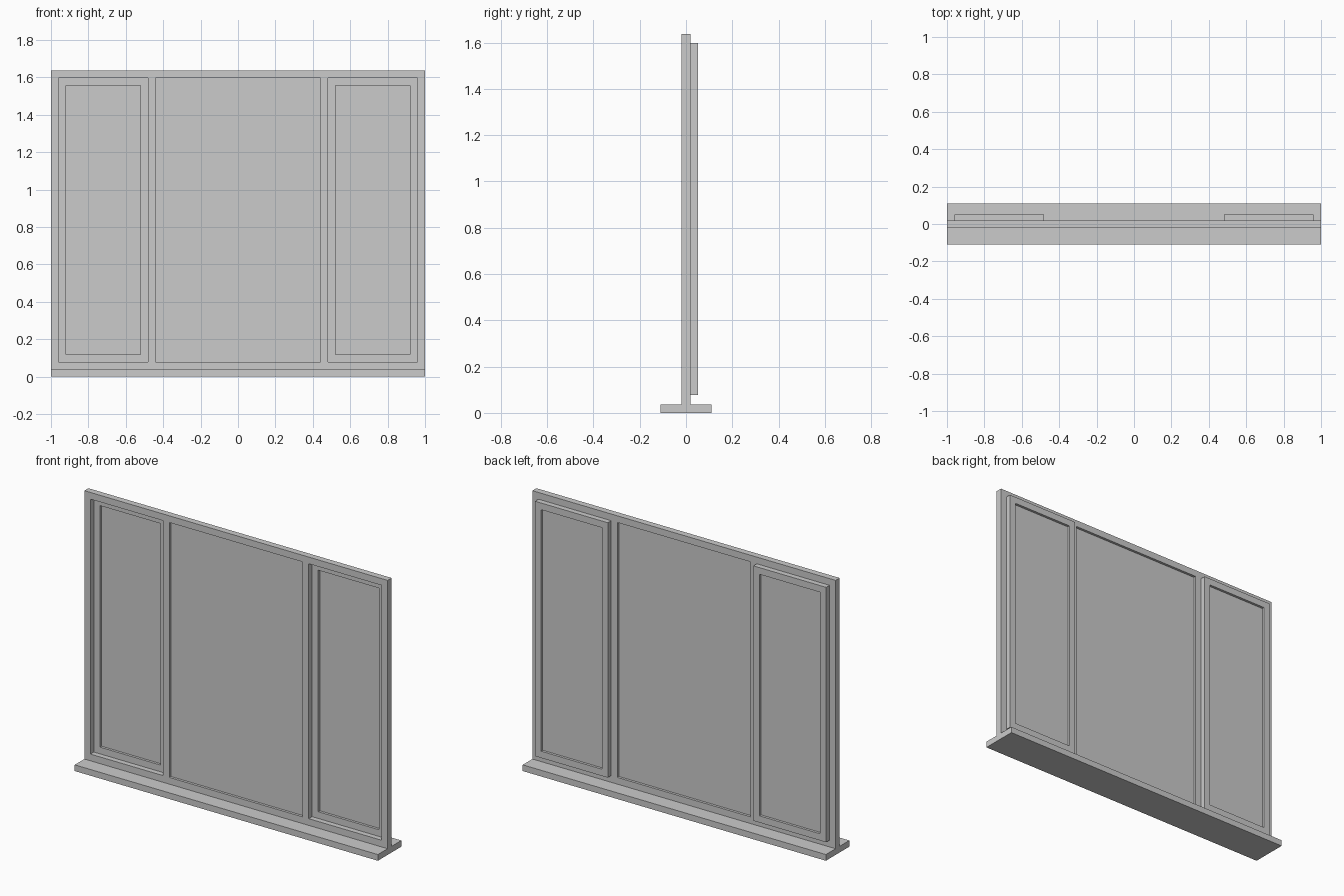
import bpy, bmesh

if "Cube" in bpy.data.objects:
    bpy.data.objects.remove(bpy.data.objects["Cube"])

SILL_TOP, TOP, BAR = 0.037, 1.637, 0.04   # heights and bar width
Z0, Z1 = SILL_TOP + BAR, TOP - BAR        # opening limits


def finish(name, bm):
    bmesh.ops.recalc_face_normals(bm, faces=bm.faces)
    mesh = bpy.data.meshes.new(name)
    bm.to_mesh(mesh)
    bm.free()
    obj = bpy.data.objects.new(name, mesh)
    bpy.context.collection.objects.link(obj)
    return obj


def frame(name, xs, zs, y0, y1):
    """Flat lattice with an opening in every odd cell, extruded in y."""
    bm = bmesh.new()
    grid = [[bm.verts.new((x, y0, z)) for z in zs] for x in xs]
    for i in range(len(xs) - 1):
        for j in range(len(zs) - 1):
            if i % 2 and j % 2:
                continue
            bm.faces.new((grid[i][j], grid[i + 1][j],
                          grid[i + 1][j + 1], grid[i][j + 1]))
    ext = bmesh.ops.extrude_face_region(bm, geom=bm.faces[:], use_keep_orig=True)
    verts = [v for v in ext["geom"] if isinstance(v, bmesh.types.BMVert)]
    bmesh.ops.translate(bm, verts=verts, vec=(0, y1 - y0, 0))
    return finish(name, bm)


def box(name, x0, x1, y0, y1, z0, z1):
    bm = bmesh.new()
    bmesh.ops.create_cube(bm, size=1)
    for v in bm.verts:
        v.co = (x1 if v.co.x > 0 else x0,
                y1 if v.co.y > 0 else y0,
                z1 if v.co.z > 0 else z0)
    return finish(name, bm)


# Sill board
box("sill", -1, 1, -0.11, 0.11, 0, SILL_TOP)

# Outer frame with two mullions
frame("window_frame", [-1, -0.96, -0.48, -0.44, 0.44, 0.48, 0.96, 1],
      [SILL_TOP, Z0, Z1, TOP], -0.019, 0.019)

# Fixed middle pane
box("middle_glass", -0.44, 0.44, -0.004, 0.004, Z0, Z1)

# Opening side sashes, set back behind the frame, each with a pane
for side, a in (("left", -0.96), ("right", 0.48)):
    b = a + 0.48
    frame(side + "_sash", [a, a + BAR, b - BAR, b],
          [Z0, Z0 + BAR, Z1 - BAR, Z1], 0.013, 0.051)
    box(side + "_glass", a + BAR, b - BAR, 0.028, 0.036, Z0 + BAR, Z1 - BAR)
